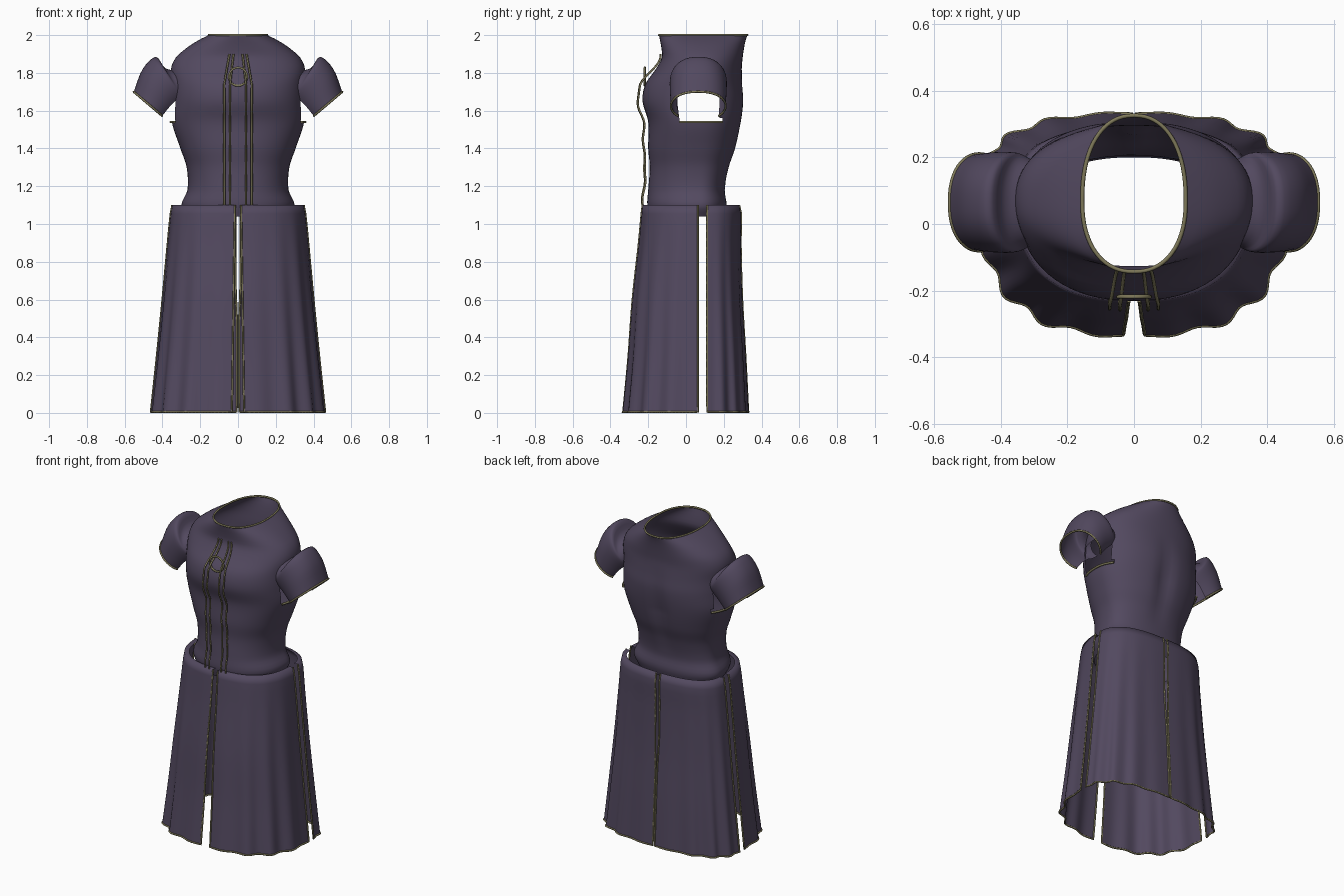
import bpy, bmesh, math
from math import sin, cos, pi
from mathutils import Vector

if "Cube" in bpy.data.objects:
    bpy.data.objects.remove(bpy.data.objects["Cube"])


def material(name, rgb):
    m = bpy.data.materials.new(name)
    m.use_nodes = True
    color = (*rgb, 1)
    m.diffuse_color = color
    m.node_tree.nodes["Principled BSDF"].inputs["Base Color"].default_value = color
    return m


CLOTH = material("dusk purple cloth", (0.085, 0.066, 0.115))
GOLD = material("dull gold trim", (0.21, 0.19, 0.10))


def table(rows, z):
    """Smooth interpolation through rows of (z, values...), ascending z."""
    i = 0
    while i < len(rows) - 2 and z > rows[i + 1][0]:
        i += 1
    p, q = rows[i], rows[i + 1]
    o, r = rows[max(i - 1, 0)], rows[min(i + 2, len(rows) - 1)]
    t = min(max((z - p[0]) / (q[0] - p[0]), 0), 1)
    out = []
    for k in range(1, len(p)):
        span = q[0] - p[0]
        m0 = (q[k] - o[k]) / (q[0] - o[0]) * span
        m1 = (r[k] - p[k]) / (r[0] - p[0]) * span
        out.append((2*t**3 - 3*t*t + 1) * p[k] + (t**3 - 2*t*t + t) * m0
                   + (3*t*t - 2*t**3) * q[k] + (t**3 - t*t) * m1)
    return out


def spow(v, e):
    return math.copysign(abs(v) ** e, v)


def sheet(name, grid, closed=False, skip=None):
    """Cloth surface from rows of points; skip(center) leaves a hole."""
    bm = bmesh.new()
    rows = [[bm.verts.new(p) for p in row] for row in grid]
    n = len(rows[0])
    for lo, hi in zip(rows, rows[1:]):
        for j in range(n if closed else n - 1):
            k = (j + 1) % n
            quad = (lo[j], lo[k], hi[k], hi[j])
            if skip and skip(sum((v.co for v in quad), Vector()) / 4):
                continue
            bm.faces.new(quad)
    bmesh.ops.recalc_face_normals(bm, faces=bm.faces)
    for f in bm.faces:
        f.smooth = True
    me = bpy.data.meshes.new(name)
    bm.to_mesh(me)
    bm.free()
    me.materials.append(CLOTH)
    ob = bpy.data.objects.new(name, me)
    bpy.context.collection.objects.link(ob)
    return ob


def cord(name, points, radius=0.006, cyclic=False):
    """Thin gold piping along a path."""
    cu = bpy.data.curves.new(name, "CURVE")
    cu.dimensions = "3D"
    cu.bevel_depth = radius
    cu.bevel_resolution = 1
    cu.use_fill_caps = True
    sp = cu.splines.new("POLY")
    sp.points.add(len(points) - 1)
    for pt, co in zip(sp.points, points):
        pt.co = (*co, 1)
    sp.use_cyclic_u = cyclic
    cu.materials.append(GOLD)
    ob = bpy.data.objects.new(name, cu)
    bpy.context.collection.objects.link(ob)


# Bodice: height, half width, front y, back y
BODY = [(1.04, 0.27, -0.19, 0.20), (1.10, 0.30, -0.205, 0.215), (1.18, 0.268, -0.20, 0.205),
        (1.30, 0.272, -0.192, 0.23), (1.40, 0.305, -0.20, 0.265), (1.54, 0.35, -0.20, 0.295),
        (1.65, 0.35, -0.23, 0.307), (1.74, 0.35, -0.215, 0.30), (1.82, 0.355, -0.16, 0.295),
        (1.88, 0.33, -0.128, 0.30), (1.93, 0.275, -0.13, 0.307), (1.97, 0.215, -0.137, 0.315),
        (2.0, 0.155, -0.143, 0.325)]
MID, POWER = 0.07, 2.25


def body_point(z, phi):
    a, front, back = table(BODY, z)
    x = a * spow(sin(phi), 2 / POWER)
    c = spow(cos(phi), 2 / POWER)
    y = MID - c * ((MID - front) if c > 0 else (back - MID))
    if c < 0:  # soft spine groove
        y -= 0.022 * math.exp(-(x / 0.05) ** 2) * max(0, 1 - abs(z - 1.5) / 0.3)
    return Vector((x, y, z))


def in_armhole(c):
    return abs(c.x) > 0.2 and -0.035 < c.y < 0.185 and 1.54 < c.z < 1.74


SEG = 72
levels = [1.04 + 0.02 * i for i in range(49)]
sheet("bodice", [[body_point(z, 2 * pi * j / SEG) for j in range(SEG)] for z in levels],
      closed=True, skip=in_armhole)
cord("collar_trim", [body_point(2.0, 2 * pi * j / SEG) for j in range(SEG)], cyclic=True)


def front_y(x, z):
    a, front, _ = table(BODY, z)
    return MID - (MID - front) * (1 - (x / a) ** POWER) ** (1 / POWER)


# Front piping in two pairs, narrowing toward the throat
for side, tag in ((1, "left"), (-1, "right")):
    for low, high, part in ((0.073, 0.045, "outer"), (0.042, 0.024, "inner")):
        path = []
        for i in range(41):
            z = 1.1 + 0.02 * i
            t = min(max((z - 1.74) / 0.16, 0), 1)
            x = low + (high - low) * t
            lift = 0.022 * (1 - t) + 0.006 + 0.004 * sin(z * 40)
            path.append((side * x, front_y(x, z) - lift, z))
        cord(f"front_{part}_trim_{tag}", path, 0.0055)

cord("chest_ring", [(0.048 * cos(k * pi / 16), -0.218, 1.78 + 0.048 * sin(k * pi / 16))
                    for k in range(32)], 0.006, True)

# Sleeves: top x, top z, bottom x, bottom z, low y, high y along the arm
SLEEVE = [(0, 0.31, 1.81, 0.25, 1.68, -0.05, 0.18), (1, 0.385, 1.825, 0.27, 1.65, -0.07, 0.20),
          (2, 0.435, 1.885, 0.29, 1.63, -0.085, 0.215), (3, 0.505, 1.82, 0.33, 1.595, -0.085, 0.215),
          (4, 0.552, 1.70, 0.375, 1.55, -0.08, 0.21)]


def sleeve_point(t, ang, side):
    tx, tz, bx, bz, y0, y1 = table(SLEEVE, t)
    return Vector((side * ((tx + bx) / 2 + (tx - bx) / 2 * cos(ang)),
                   (y0 + y1) / 2 + (y1 - y0) / 2 * spow(sin(ang), 0.85),
                   (tz + bz) / 2 + (tz - bz) / 2 * cos(ang)))


arc = [math.radians(-135 + 270 * k / 36) for k in range(37)]
for side, tag in ((1, "left"), (-1, "right")):
    grid = [[sleeve_point(i / 4, a, side) for a in arc] for i in range(17)]
    sheet(f"sleeve_{tag}", grid)
    cord(f"sleeve_trim_{tag}", grid[-1])
    # piping under the arm
    under = [body_point(1.54, side * math.radians(d)) for d in range(70, 121, 5)]
    cord(f"underarm_trim_{tag}", [p + Vector((side * 0.006, 0, 0)) for p in under], 0.007)

# Skirt: height, half width, front y, back y
SKIRT = [(0, 0.462, -0.333, 0.33), (0.3, 0.43, -0.305, 0.315), (0.6, 0.4, -0.283, 0.298),
         (0.9, 0.372, -0.25, 0.29), (1.06, 0.356, -0.235, 0.292), (1.1, 0.348, -0.23, 0.282)]
SIDE_Y, FULL = 0.088, 2.6


def panel_row(z, side, back, shrink=1.0):
    a, yf, yb = table(SKIRT, z)
    depth = (yb - SIDE_Y) if back else (SIDE_Y - yf)
    fall = 1 - z / 1.1
    if back:
        gap = 0.006 + 0.008 * min(max((z - 0.5) / 0.2, 0), 1)
    else:
        gap = 0.016 + 0.016 * fall
    start = math.asin((gap / a) ** (FULL / 2))
    end = math.acos((0.024 / depth) ** (FULL / 2))
    row = []
    for j in range(41):
        phi = start + (end - start) * j / 40
        x = a * sin(phi) ** (2 / FULL)
        y = depth * cos(phi) ** (2 / FULL)
        # hanging folds fade toward the waist and the slits
        fold = 1 + 0.028 * fall * sin(j / 40 * pi * 8) * sin(pi * j / 40) ** 0.5
        fold *= shrink
        row.append(Vector((side * x * (fold if j else 1),
                           SIDE_Y + (y if j == 40 else y * fold) * (1 if back else -1), z)))
    return row


for side, tag in ((1, "left"), (-1, "right")):
    for back, where in ((False, "front"), (True, "back")):
        rows = [panel_row(0.005 + 1.095 * i / 24, side, back) for i in range(25)]
        lip = panel_row(1.098, side, back, 0.92)
        sheet(f"skirt_{where}_panel_{tag}", rows + [lip])
        edge = [r[0] for r in reversed(rows)] + rows[0][1:-1] + [r[-1] for r in rows]
        cord(f"skirt_{where}_trim_{tag}", edge, 0.0055)
